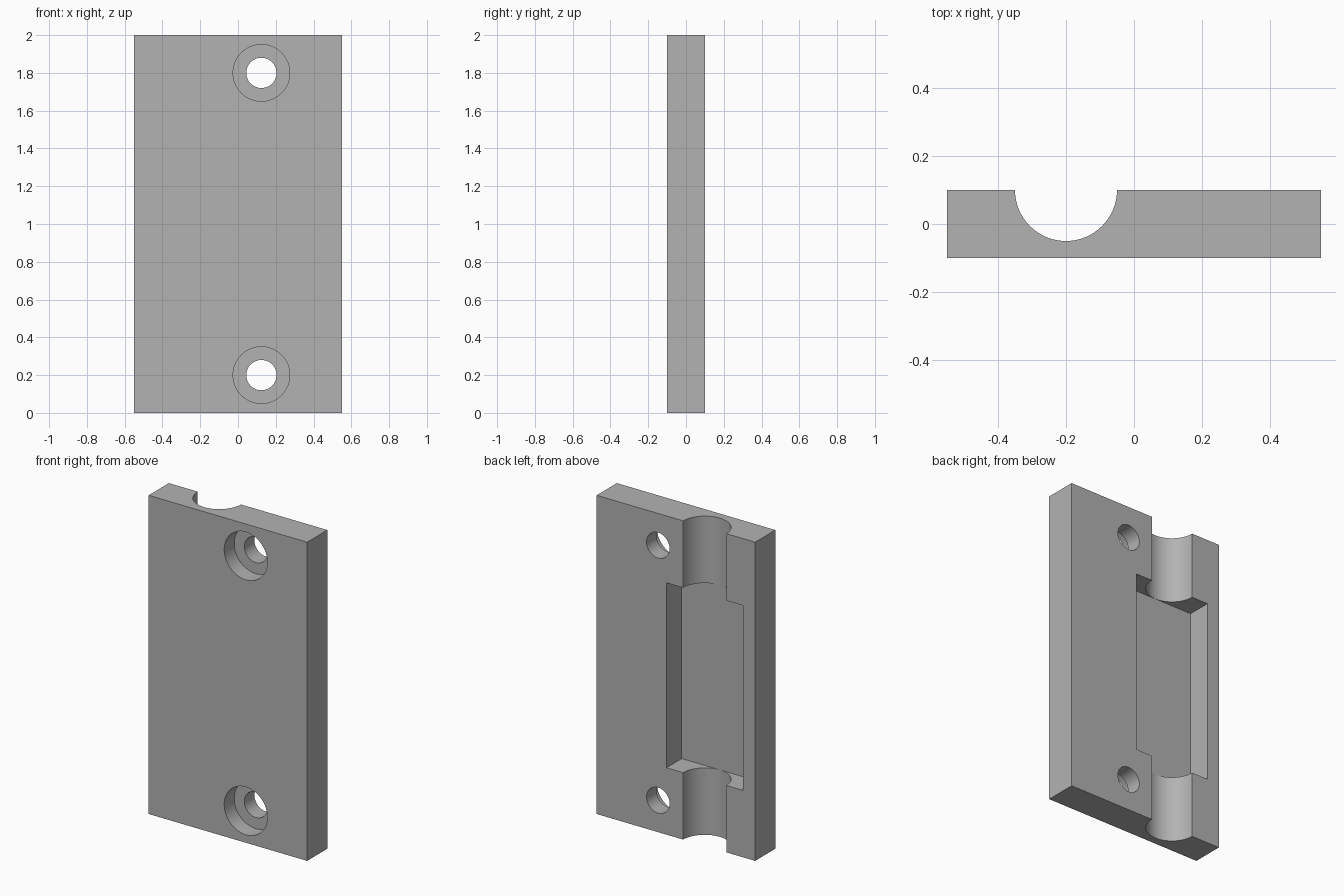
import bpy
import math

scene = bpy.context.scene
cube = bpy.data.objects.get("Cube")
if cube:
    bpy.data.objects.remove(cube, do_unlink=True)

WIDTH, DEPTH, HEIGHT = 1.1, 0.2, 2.0
FRONT, BACK = -DEPTH / 2, DEPTH / 2
CHANNEL_X, CHANNEL_R = -0.2, 0.15

grey = bpy.data.materials.new("plain grey")
grey.use_nodes = True
colour = (0.448, 0.448, 0.448, 1)
grey.diffuse_color = colour
grey.node_tree.nodes["Principled BSDF"].inputs["Base Color"].default_value = colour


def box(name, x, y, z):
    """Box spanning the (low, high) pairs x, y and z."""
    spans = (x, y, z)
    bpy.ops.mesh.primitive_cube_add(size=1, location=[(a + b) / 2 for a, b in spans])
    obj = bpy.context.object
    obj.name = name
    obj.scale = [b - a for a, b in spans]
    bpy.ops.object.transform_apply(location=True, rotation=True, scale=True)
    obj.data.materials.append(grey)
    return obj


def cylinder(name, radius, length, centre, tilt=0):
    bpy.ops.mesh.primitive_cylinder_add(vertices=64, radius=radius, depth=length,
                                        location=centre, rotation=(tilt, 0, 0))
    obj = bpy.context.object
    obj.name = name
    bpy.ops.object.transform_apply(location=True, rotation=True, scale=True)
    obj.data.materials.append(grey)
    return obj


# Main slab
plate = box("hinge_plate", (-WIDTH / 2, WIDTH / 2), (FRONT, BACK), (0, HEIGHT))

# Rectangular pocket and half-round channel in the back
cutters = [
    box("pocket_cutter", (CHANNEL_X - 0.265, CHANNEL_X + 0.265),
        (BACK - CHANNEL_R - 0.0005, BACK + 0.1), (0.42, 1.58)),
    cylinder("channel_cutter", CHANNEL_R, HEIGHT + 0.4, (CHANNEL_X, BACK, HEIGHT / 2)),
]

# Screw holes, counterbored from the front to mid-thickness
for label, z in (("lower", 0.2), ("upper", 1.8)):
    cutters.append(cylinder(label + "_counterbore_cutter", 0.15, DEPTH,
                            (0.124, FRONT, z), math.pi / 2))
    cutters.append(cylinder(label + "_screw_hole_cutter", 0.08, DEPTH * 2,
                            (0.124, 0, z), math.pi / 2))

# Cut each recess, then discard its cutter
for cutter in cutters:
    cutter.hide_render = True
    mod = plate.modifiers.new(cutter.name, "BOOLEAN")
    mod.operation = "DIFFERENCE"
    mod.solver = "EXACT"
    mod.object = cutter
    bpy.ops.object.select_all(action="DESELECT")
    plate.select_set(True)
    bpy.context.view_layer.objects.active = plate
    bpy.ops.object.modifier_apply(modifier=mod.name)
    bpy.data.objects.remove(cutter, do_unlink=True)

# Smooth round walls, crisp corners
bpy.ops.object.shade_smooth_by_angle(angle=math.radians(30))
